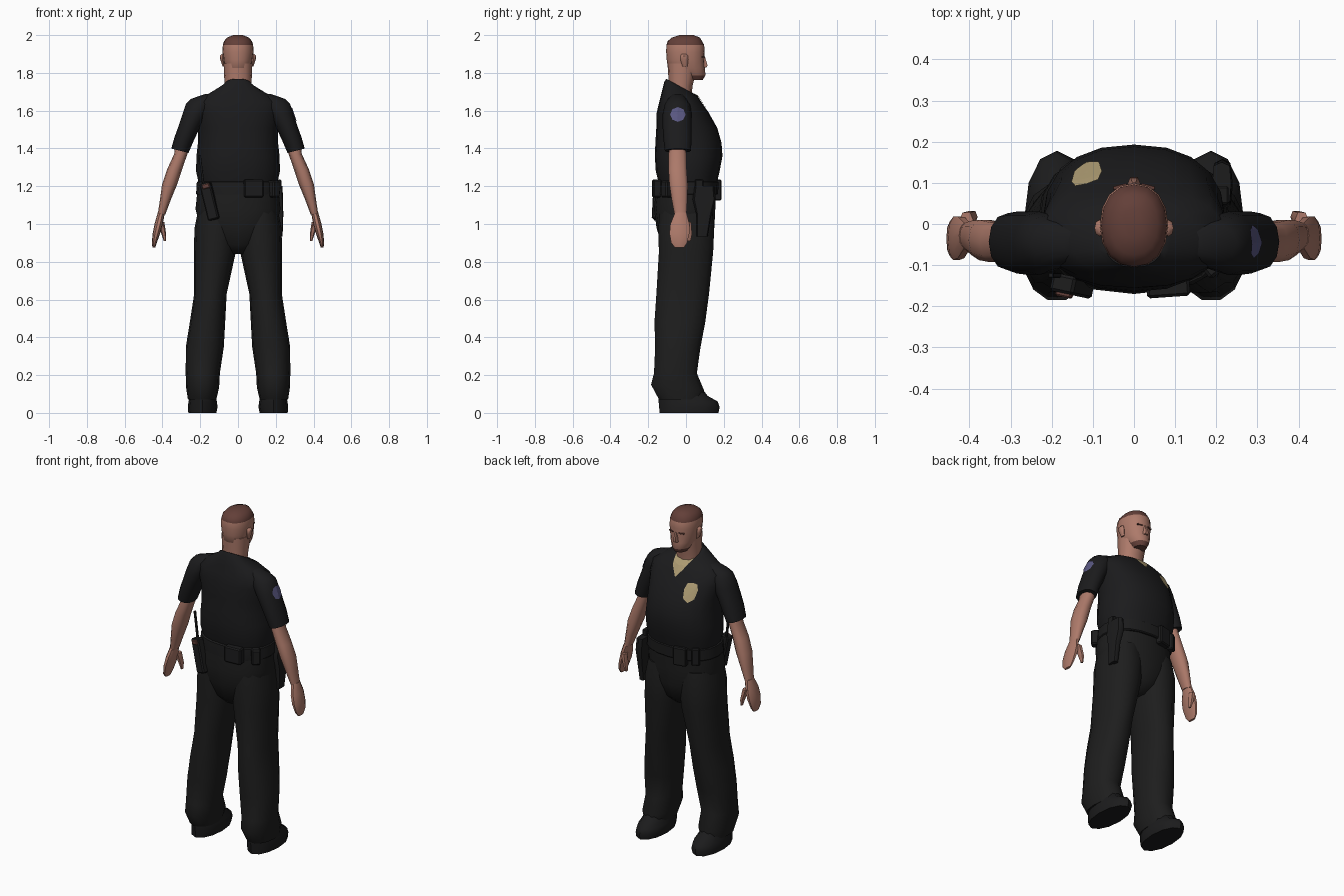
import bpy, bmesh, math
from mathutils import Vector, Matrix


def material(name, r, g, b):
    m = bpy.data.materials.new(name)
    m.diffuse_color = (r, g, b, 1)
    return m


SKIN = material("skin", 0.42, 0.195, 0.145)
HAIR = material("brown_hair", 0.125, 0.05, 0.04)
SHIRT = material("black_shirt", 0.011, 0.011, 0.012)
CLOTH = material("black_trousers", 0.0125, 0.0125, 0.0125)
LEATHER = material("black_leather", 0.0115, 0.0115, 0.012)
TAN = material("tan", 0.42, 0.33, 0.17)
BLUE = material("patch_blue", 0.10, 0.095, 0.22)


def finish(name, bm, mats, rule=None, angle=50):
    bmesh.ops.recalc_face_normals(bm, faces=bm.faces)
    if rule:
        for f in bm.faces:
            f.material_index = rule(f.calc_center_median())
    me = bpy.data.meshes.new(name)
    bm.to_mesh(me)
    bm.free()
    for m in mats:
        me.materials.append(m)
    ob = bpy.data.objects.new(name, me)
    bpy.context.collection.objects.link(ob)
    bpy.ops.object.select_all(action='DESELECT')
    ob.select_set(True)
    bpy.context.view_layer.objects.active = ob
    bpy.ops.object.shade_smooth_by_angle(angle=math.radians(angle))
    return ob


def loft(name, rings, mats, n=12, p=2.3, s=1, rule=None, angle=50):
    """Rings are (x0, x1, y0, y1, z, optional slope along x, along y)."""
    bm = bmesh.new()
    loops = []
    for r in rings:
        x0, x1, y0, y1, z = r[:5]
        sx, sy = r[5:7] if len(r) > 5 else (0, 0)
        loop = []
        for i in range(n):
            a = 2 * math.pi * i / n
            c, d = math.cos(a), math.sin(a)
            dx = math.copysign(abs(c) ** (2 / p), c) * (x1 - x0) / 2
            dy = math.copysign(abs(d) ** (2 / p), d) * (y1 - y0) / 2
            loop.append(bm.verts.new((s * ((x0 + x1) / 2 + dx), (y0 + y1) / 2 + dy,
                                      z + sx * dx + sy * dy)))
        loops.append(loop)
    for a, b in zip(loops, loops[1:]):
        for i in range(n):
            bm.faces.new((a[i], a[(i + 1) % n], b[(i + 1) % n], b[i]))
    bm.faces.new(loops[0])
    bm.faces.new(loops[-1])
    return finish(name, bm, mats, rule, angle)


def sym(*rings):
    """Rings centred on x = 0, given as (half width, y0, y1, z, ...)."""
    return [(-r[0], *r) for r in rings]


def box(name, loc, size, mat, turn=0, lean=0):
    bm = bmesh.new()
    bmesh.ops.create_cube(bm, size=1)
    bmesh.ops.scale(bm, vec=size, verts=bm.verts)
    bmesh.ops.bevel(bm, geom=bm.edges[:], offset=min(size) * 0.15, segments=1, affect='EDGES')
    rot = Matrix.Rotation(math.radians(turn), 4, 'Z') @ Matrix.Rotation(math.radians(lean), 4, 'Y')
    bm.transform(Matrix.Translation(loc) @ rot)
    return finish(name, bm, [mat], angle=30)


def plate(name, target, outline, origin, right, mat):
    """Thin sheet laid on a target by casting an outline against its surface."""
    bpy.context.view_layer.update()
    right = Vector(right).normalized()
    up = Vector((0, 0, 1))
    ray = right.cross(up)
    ray = -ray if ray.dot(Vector(origin)) > 0 else ray
    mu = sum(q[0] for q in outline) / len(outline)
    mv = sum(q[1] for q in outline) / len(outline)

    def drop(u, v):
        o = Vector(origin) + right * u + up * v
        hit, loc, nor, _ = target.ray_cast(o, ray)
        if not hit:
            _, loc, nor, _ = target.closest_point_on_mesh(o)
        return loc - ray * 0.005

    bm = bmesh.new()
    dense = []
    for a, b in zip(outline, outline[1:] + outline[:1]):
        for t in (0, 0.25, 0.5, 0.75):
            dense.append((a[0] + (b[0] - a[0]) * t, a[1] + (b[1] - a[1]) * t))
    steps = [[bm.verts.new(drop(mu + (u - mu) * k, mv + (v - mv) * k)) for u, v in dense]
             for k in (0.25, 0.5, 0.75, 1)]
    n = len(dense)
    mid = bm.verts.new(drop(mu, mv))
    for i in range(n):
        j = (i + 1) % n
        bm.faces.new((mid, steps[0][i], steps[0][j]))
        for a, b in zip(steps, steps[1:]):
            bm.faces.new((a[i], b[i], b[j], a[j]))
    bmesh.ops.recalc_face_normals(bm, faces=bm.faces)
    if sum(f.normal.dot(ray) for f in bm.faces) > 0:
        bmesh.ops.reverse_faces(bm, faces=bm.faces)
    me = bpy.data.meshes.new(name)
    bm.to_mesh(me)
    bm.free()
    me.materials.append(mat)
    bpy.context.collection.objects.link(bpy.data.objects.new(name, me))


# Shirt body with a collar that is higher at the back
torso = loft("shirt", sym(
    (0.205, -0.14, 0.16, 1.20), (0.222, -0.16, 0.178, 1.28), (0.22, -0.165, 0.193, 1.36),
    (0.212, -0.162, 0.188, 1.43), (0.213, -0.157, 0.165, 1.51), (0.225, -0.155, 0.12, 1.59),
    (0.222, -0.142, 0.082, 1.645), (0.155, -0.128, 0.058, 1.69, 0, -0.1),
    (0.09, -0.115, 0.045, 1.72, 0, -0.4), (0.074, -0.105, 0.037, 1.73, 0, -0.55)),
    [SHIRT], n=20, p=2.3)

# Hips and belt
loft("hips", sym((0.05, -0.08, 0.07, 0.84), (0.12, -0.13, 0.125, 0.89), (0.20, -0.156, 0.15, 0.98),
                 (0.225, -0.17, 0.155, 1.08), (0.21, -0.155, 0.158, 1.22)), [CLOTH], n=16)
loft("belt", sym((0.218, -0.163, 0.165, 1.155), (0.222, -0.163, 0.17, 1.16),
                 (0.218, -0.158, 0.172, 1.222), (0.208, -0.15, 0.165, 1.226)), [LEATHER], n=20, angle=30)

# Head, with hair above the hairline and a beard under the chin
loft("neck", sym((0.07, -0.09, 0.03, 1.66), (0.07, -0.09, 0.034, 1.73),
                 (0.074, -0.094, 0.05, 1.79), (0.076, -0.097, 0.06, 1.85)), [SKIN])
loft("head", sym((0.035, 0.0, 0.088, 1.762), (0.052, -0.06, 0.103, 1.787), (0.072, -0.096, 0.10, 1.825),
                 (0.078, -0.102, 0.098, 1.87), (0.083, -0.105, 0.099, 1.91), (0.08, -0.104, 0.096, 1.948),
                 (0.074, -0.097, 0.085, 1.968), (0.058, -0.075, 0.074, 1.987), (0.025, -0.035, 0.04, 2.0)),
     [SKIN, HAIR], n=16, p=2.2, rule=lambda c: int(c.z > 1.95 or (c.z < 1.79 and c.y > 0.035)))
loft("nose", sym((0.016, 0.08, 0.11, 1.828), (0.016, 0.08, 0.116, 1.84), (0.007, 0.08, 0.102, 1.885)), [SKIN], n=6)

for s, side in ((1, "right"), (-1, "left")):
    box(side + "_eyebrow", (s * 0.034, 0.091, 1.884), (0.034, 0.009, 0.007), HAIR, turn=-s * 15)
    loft(side + "_ear", [(0.07, 0.082, -0.018, 0.008, 1.835), (0.07, 0.094, -0.03, 0.012, 1.87),
                         (0.07, 0.096, -0.03, 0.01, 1.89), (0.07, 0.085, -0.022, 0.004, 1.90)], [SKIN], n=8, s=s)

    # Sleeve, arm and hand
    sleeve = loft(side + "_sleeve", [
        (0.262, 0.353, -0.112, 0.026, 1.388, 0.25, 0), (0.235, 0.336, -0.12, 0.03, 1.45, 0.2, 0),
        (0.20, 0.312, -0.124, 0.03, 1.52, 0.1, 0), (0.165, 0.294, -0.124, 0.03, 1.58),
        (0.13, 0.276, -0.112, 0.022, 1.635), (0.10, 0.25, -0.095, 0.005, 1.662),
        (0.08, 0.175, -0.075, -0.015, 1.688)], [SHIRT], s=s, p=2.1)
    loft(side + "_arm", [
        (0.385, 0.425, -0.062, 0.004, 1.05), (0.355, 0.413, -0.078, 0.01, 1.13),
        (0.322, 0.402, -0.09, 0.012, 1.21), (0.296, 0.375, -0.095, 0.006, 1.29),
        (0.268, 0.338, -0.094, 0.004, 1.37), (0.25, 0.33, -0.09, 0.0, 1.43)], [SKIN], n=10, s=s)
    loft(side + "_hand", [
        (0.438, 0.453, -0.06, -0.01, 0.875), (0.43, 0.456, -0.08, 0.008, 0.90),
        (0.412, 0.452, -0.09, 0.02, 0.95), (0.398, 0.442, -0.085, 0.02, 1.0),
        (0.387, 0.425, -0.06, 0.004, 1.06)], [SKIN], n=10, s=s)
    loft(side + "_thumb", [(0.381, 0.393, 0.008, 0.025, 0.91), (0.38, 0.405, 0.0, 0.034, 0.945),
                           (0.39, 0.425, -0.015, 0.03, 1.01)], [SKIN], n=6, s=s)

    # Trouser leg and shoe
    loft(side + "_leg", [
        (0.115, 0.265, -0.145, 0.085, 0.07), (0.10, 0.275, -0.188, 0.098, 0.135, 0, -0.1),
        (0.096, 0.277, -0.172, 0.06, 0.21), (0.075, 0.276, -0.166, 0.08, 0.35),
        (0.068, 0.255, -0.17, 0.105, 0.48), (0.06, 0.232, -0.16, 0.125, 0.63),
        (0.012, 0.234, -0.147, 0.147, 0.85), (0.0, 0.23, -0.15, 0.153, 0.98),
        (0.01, 0.21, -0.14, 0.14, 1.08)], [CLOTH], n=14, p=2.2, s=s)
    loft(side + "_shoe", [
        (0.115, 0.263, -0.14, 0.172, 0.0), (0.108, 0.266, -0.142, 0.178, 0.03),
        (0.112, 0.262, -0.145, 0.168, 0.06), (0.12, 0.255, -0.145, 0.115, 0.09),
        (0.13, 0.25, -0.14, 0.07, 0.15)], [LEATHER], n=12, p=2.1, s=s)
    if s == 1:
        # Sleeve emblem on one arm only
        oval = [(0.041 * math.cos(a * math.pi / 4), 0.039 * math.sin(a * math.pi / 4)) for a in range(8)]
        plate("sleeve_patch", sleeve, oval, (0.6, -0.043, 1.58), (0, 1, 0), BLUE)

# Undershirt at the neckline and chest badge
plate("undershirt", torso, [(-0.062, 1.715), (0.062, 1.715), (0.034, 1.66), (0, 1.617), (-0.034, 1.66)],
      (0, 0.6, 0), (1, 0, 0), TAN)
plate("badge", torso, [(-0.028, 0.048), (0.0, 0.053), (0.028, 0.048), (0.037, 0.018),
                       (0.03, -0.028), (0, -0.05), (-0.03, -0.028), (-0.037, 0.018)],
      (-0.115, 0.6, 1.556), (1, 0, 0), TAN)

# Belt equipment
loft("holster", [(0.206, 0.236, 0.055, 0.115, 0.935), (0.203, 0.24, 0.055, 0.135, 1.05),
                 (0.192, 0.238, 0.035, 0.158, 1.13), (0.19, 0.236, 0.045, 0.15, 1.20)], [LEATHER], n=8, p=4)
box("pistol_grip", (0.215, 0.07, 1.205), (0.03, 0.045, 0.06), LEATHER)
box("back_pouch", (0.083, -0.155, 1.188), (0.105, 0.045, 0.095), LEATHER, turn=4)
box("side_pouch", (0.19, -0.10, 1.185), (0.05, 0.05, 0.09), LEATHER, turn=40)
box("front_pouch", (-0.075, 0.16, 1.18), (0.08, 0.04, 0.11), LEATHER, turn=12)
box("small_pouch", (-0.155, 0.128, 1.185), (0.045, 0.04, 0.10), LEATHER, turn=35)
box("radio_case", (-0.15, -0.15, 1.12), (0.06, 0.045, 0.20), LEATHER, turn=-12, lean=-14)
box("radio_dial", (-0.168, -0.163, 1.20), (0.04, 0.03, 0.025), HAIR, turn=-12, lean=-14)
box("radio_antenna", (-0.192, -0.125, 1.28), (0.012, 0.012, 0.17), LEATHER, lean=-7)
